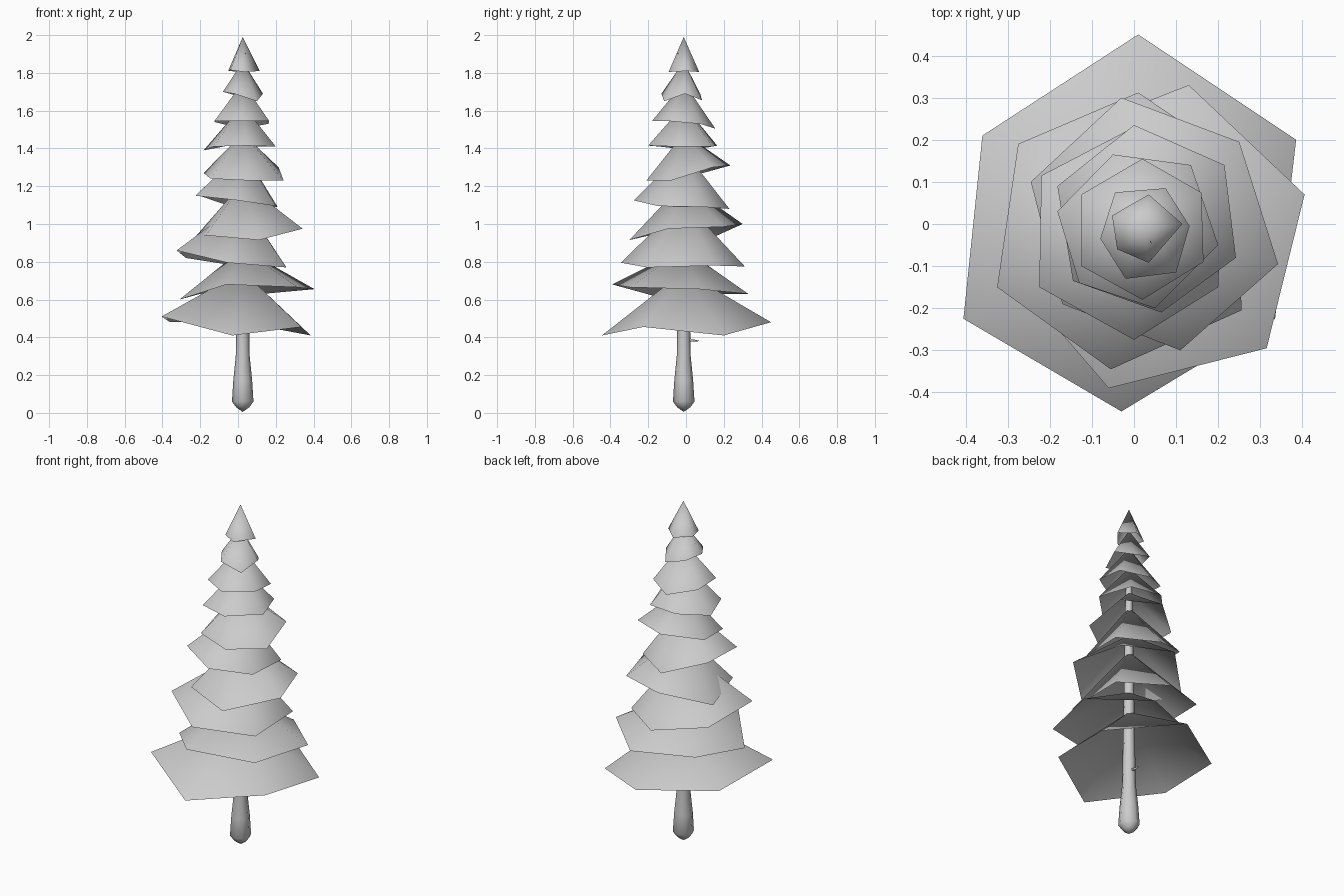
import bpy, bmesh, math
from mathutils import Vector

AXIS = (0.025, -0.012)


def make_object(name, bm):
    bmesh.ops.recalc_face_normals(bm, faces=bm.faces)
    mesh = bpy.data.meshes.new(name)
    bm.to_mesh(mesh)
    bm.free()
    for p in mesh.polygons:
        p.use_smooth = True
    obj = bpy.data.objects.new(name, mesh)
    bpy.context.collection.objects.link(obj)
    return obj


def branch_tier(name, apex_z, rim):
    """Open, uneven umbrella of branches: rim corners joined to an apex."""
    bm = bmesh.new()
    tip = bm.verts.new((*AXIS, apex_z))
    ring = [bm.verts.new(p) for p in rim]
    for i, v in enumerate(ring):
        bm.faces.new((tip, v, ring[i - 1]))
    make_object(name, bm)


def spike(name, base, tip, radius):
    """Small broken twig."""
    base, tip = Vector(base), Vector(tip)
    d = tip - base
    bm = bmesh.new()
    bmesh.ops.create_cone(bm, segments=5, radius1=radius, radius2=0, depth=d.length, cap_ends=True)
    obj = make_object(name, bm)
    obj.location = (base + tip) / 2
    obj.rotation_euler = d.to_track_quat('Z', 'Y').to_euler()


# Trunk: tapered eight-sided lathe with a pointed root
profile = [(0.035, 0.03), (0.057, 0.06), (0.05, 0.17), (0.037, 0.3),
           (0.034, 0.45), (0.027, 0.9), (0.02, 1.4), (0.006, 1.88)]
SIDES = 8
bm = bmesh.new()
rings = [[bm.verts.new((AXIS[0] + r * math.cos(2 * math.pi * k / SIDES),
                        AXIS[1] + r * math.sin(2 * math.pi * k / SIDES), z))
          for k in range(SIDES)] for r, z in profile]
for a, b in zip(rings, rings[1:]):
    for k in range(SIDES):
        bm.faces.new((a[k - 1], a[k], b[k], b[k - 1]))
root = bm.verts.new((*AXIS, 0.005))
for k in range(SIDES):
    bm.faces.new((root, rings[0][k], rings[0][k - 1]))
bm.faces.new(rings[-1])
make_object("trunk", bm)

# Branch tiers, bottom to top: apex height and rim corners
branch_tier("branch_tier_1", 0.75, [
    (0.01, 0.45, 0.48), (0.385, 0.2, 0.41), (0.335, -0.225, 0.455),
    (-0.03, -0.445, 0.41), (-0.405, -0.225, 0.51), (-0.36, 0.21, 0.48)])
branch_tier("branch_tier_2", 0.87, [
    (0.13, 0.33, 0.63), (0.405, 0.07, 0.655), (0.315, -0.295, 0.665),
    (-0.06, -0.39, 0.68), (-0.31, -0.1, 0.60), (-0.2, 0.2, 0.63)])
branch_tier("branch_tier_3", 1.12, [
    (0.01, 0.312, 0.775), (0.25, 0.15, 0.78), (0.255, -0.205, 0.77),
    (-0.055, -0.345, 0.795), (-0.325, -0.15, 0.86), (-0.275, 0.19, 0.82)])
branch_tier("branch_tier_4", 1.22, [
    (-0.03, 0.3, 1.0), (0.25, 0.195, 0.985), (0.342, -0.095, 0.975),
    (0.11, -0.3, 0.915), (-0.17, -0.19, 0.94), (-0.245, 0.1, 0.91)])
branch_tier("branch_tier_5", 1.39, [
    (0.0, 0.23, 1.08), (0.21, 0.1, 1.09), (0.2, -0.15, 1.095),
    (0.0, -0.275, 1.125), (-0.225, -0.15, 1.15), (-0.22, 0.115, 1.155)])
branch_tier("branch_tier_6", 1.48, [
    (0.0, 0.235, 1.31), (0.215, 0.14, 1.3), (0.242, -0.08, 1.23),
    (0.065, -0.21, 1.23), (-0.145, -0.135, 1.24), (-0.182, 0.09, 1.27)])
branch_tier("branch_tier_7", 1.63, [
    (-0.05, 0.165, 1.415), (0.135, 0.14, 1.41), (0.2, -0.05, 1.41),
    (0.05, -0.2, 1.415), (-0.13, -0.14, 1.41), (-0.182, 0.03, 1.39)])
branch_tier("branch_tier_8", 1.75, [
    (0.02, 0.155, 1.505), (0.16, 0.075, 1.53), (0.165, -0.09, 1.545),
    (0.02, -0.18, 1.545), (-0.125, -0.1, 1.545), (-0.125, 0.07, 1.54)])
branch_tier("branch_tier_9", 1.86, [
    (-0.045, 0.075, 1.69), (0.075, 0.085, 1.655), (0.132, -0.005, 1.69),
    (0.1, -0.115, 1.65), (-0.02, -0.13, 1.69), (-0.08, -0.035, 1.7)])
branch_tier("treetop", 1.99, [
    (0.035, 0.07, 1.805), (0.115, 0.0, 1.81), (0.035, -0.092, 1.805),
    (-0.04, -0.06, 1.815), (-0.052, 0.02, 1.81)])

# Small twigs: one on the lower trunk, one poking out of the top
spike("lower_twig", (0.025, 0.015, 0.385), (0.025, 0.078, 0.38), 0.01)
spike("upper_twig", (0.03, -0.02, 1.89), (0.042, -0.048, 1.905), 0.006)
